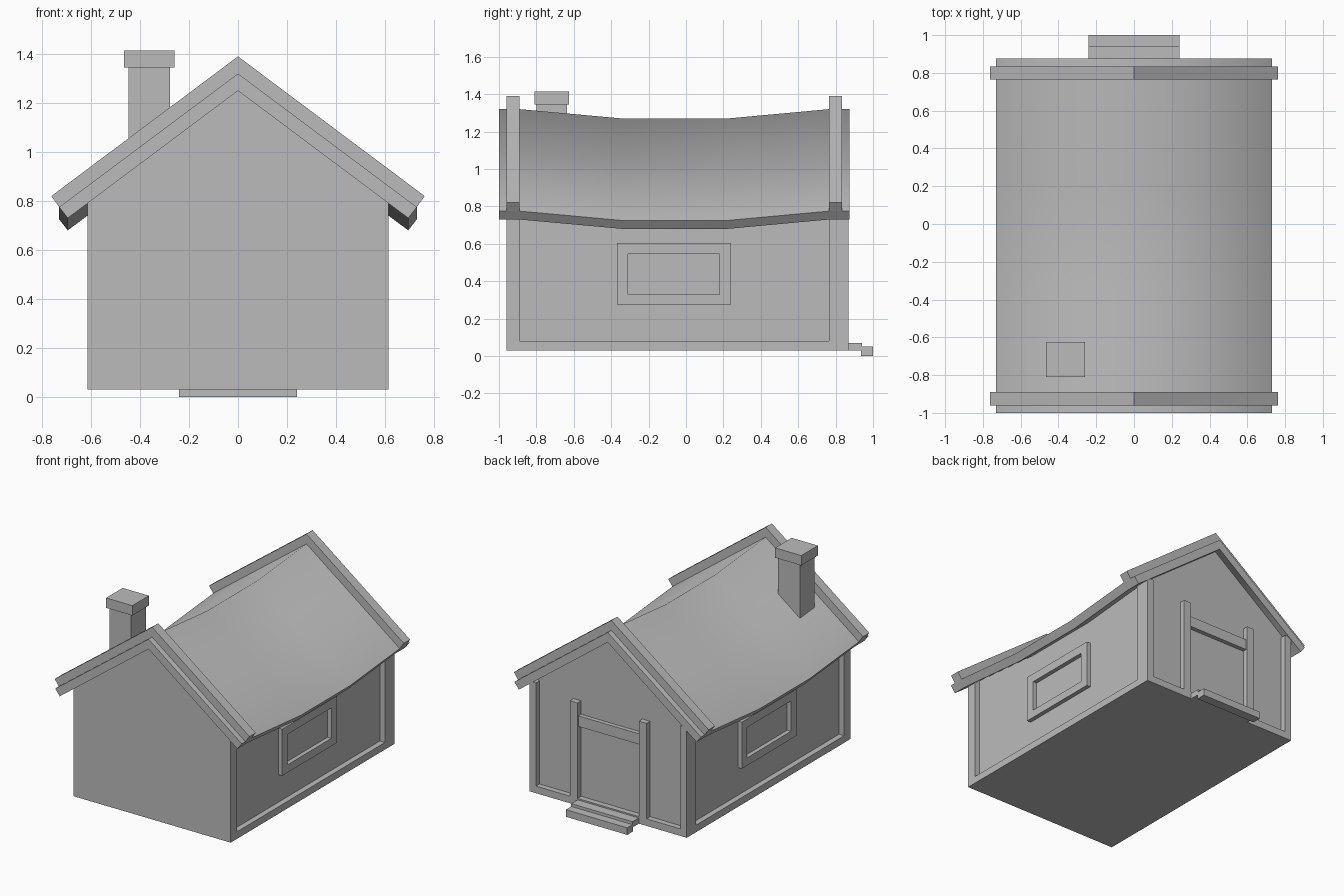
import bpy
import bmesh
import math

cube = bpy.data.objects.get("Cube")
if cube:
    bpy.data.objects.remove(cube, do_unlink=True)

grey = bpy.data.materials.new("plain_grey")
grey.use_nodes = True
grey.diffuse_color = (0.5, 0.5, 0.5, 1)
bsdf = grey.node_tree.nodes["Principled BSDF"]
bsdf.inputs["Base Color"].default_value = grey.diffuse_color
bsdf.inputs["Roughness"].default_value = 0.8


def loft(name, profile, stations):
    """Sweep an x-z outline along y; each station is (y, drop in z)."""
    bm = bmesh.new()
    rings = [[bm.verts.new((x, y, z - drop)) for x, z in profile]
             for y, drop in stations]
    n = len(profile)
    for a, b in zip(rings, rings[1:]):
        for i in range(n):
            j = (i + 1) % n
            bm.faces.new((a[i], a[j], b[j], b[i]))
    bm.faces.new(rings[0])
    bm.faces.new(rings[-1])
    bmesh.ops.recalc_face_normals(bm, faces=bm.faces)
    mesh = bpy.data.meshes.new(name)
    bm.to_mesh(mesh)
    bm.free()
    mesh.materials.append(grey)
    obj = bpy.data.objects.new(name, mesh)
    bpy.context.collection.objects.link(obj)
    return obj


def box(name, x, y, z):
    outline = [(x[0], z[0]), (x[1], z[0]), (x[1], z[1]), (x[0], z[1])]
    return loft(name, outline, [(y[0], 0), (y[1], 0)])


def gable(half):
    """House-shaped outline that meets the underside of the roof."""
    eave = 1.25 - 0.748 * half
    return [(-half, 0.03), (half, 0.03), (half, eave), (0, 1.25), (-half, eave)]


def chevron(outer, top, inner, under):
    """Upside-down V outline with square-cut eaves."""
    return [(-outer[0], outer[1]), (0, top), outer, inner, (0, under), (-inner[0], inner[1])]


WALL = 0.615
PANEL = 0.575
FRONT, BACK = -0.96, 0.87
BACK_PANEL = 0.83

# Walls: recessed core and flat front gable
loft("wall_core", gable(PANEL), [(-0.9, 0), (BACK_PANEL, 0)])
loft("front_wall", gable(WALL), [(FRONT, 0), (-0.89, 0)])

# Sagging roof, smooth over the ridge
roof = loft("roof", chevron((0.73, 0.775), 1.32, (0.695, 0.73), 1.25),
            [(-1.0, 0), (-0.89, 0), (-0.34, 0.05), (0.22, 0.05), (0.765, 0), (0.875, 0)])
bpy.ops.object.select_all(action='DESELECT')
roof.select_set(True)
bpy.context.view_layer.objects.active = roof
bpy.ops.object.shade_smooth_by_angle(angle=math.radians(80))

# Raised boards over both gable ends
for name, y in (("front", -0.96), ("back", 0.765)):
    loft(name + "_roof_board", chevron((0.762, 0.82), 1.39, (0.73, 0.775), 1.32),
         [(y, 0), (y + 0.07, 0)])

# Side beams, corner posts and windows, repeated on both sides
for name, s in (("left", 1), ("right", -1)):
    def span(a, b):
        return sorted((s * a, s * b))

    skin = span(PANEL - 0.01, WALL)
    box(name + "_bottom_beam", skin, (-0.9, BACK), (0.03, 0.08))
    box(name + "_back_post", skin, (0.765, BACK), (0.03, 0.81))
    trim = span(PANEL - 0.01, 0.605)
    for part, z in (("sill", (0.275, 0.33)), ("head", (0.545, 0.605))):
        box(name + "_window_" + part, trim, (-0.37, 0.24), z)
    for part, y in (("front", (-0.37, -0.31)), ("back", (0.18, 0.24))):
        box(name + "_window_" + part + "_jamb", trim, y, (0.33, 0.545))
    box(name + "_door_post", span(0.24, 0.3), (BACK_PANEL - 0.01, BACK), (0.08, 0.755))

# Back wall trim
box("back_bottom_beam", (-WALL, WALL), (BACK_PANEL - 0.01, BACK), (0.03, 0.08))
box("door_lintel", (-0.24, 0.24), (BACK_PANEL - 0.01, 0.86), (0.585, 0.66))

# Back steps
box("upper_step", (-0.24, 0.24), (BACK, 0.94), (0.03, 0.07))
box("lower_step", (-0.24, 0.24), (0.935, 1.0), (0, 0.05))

# Chimney
box("chimney_shaft", (-0.447, -0.277), (-0.8, -0.635), (0.9, 1.35))
box("chimney_cap", (-0.465, -0.26), (-0.81, -0.625), (1.345, 1.415))
